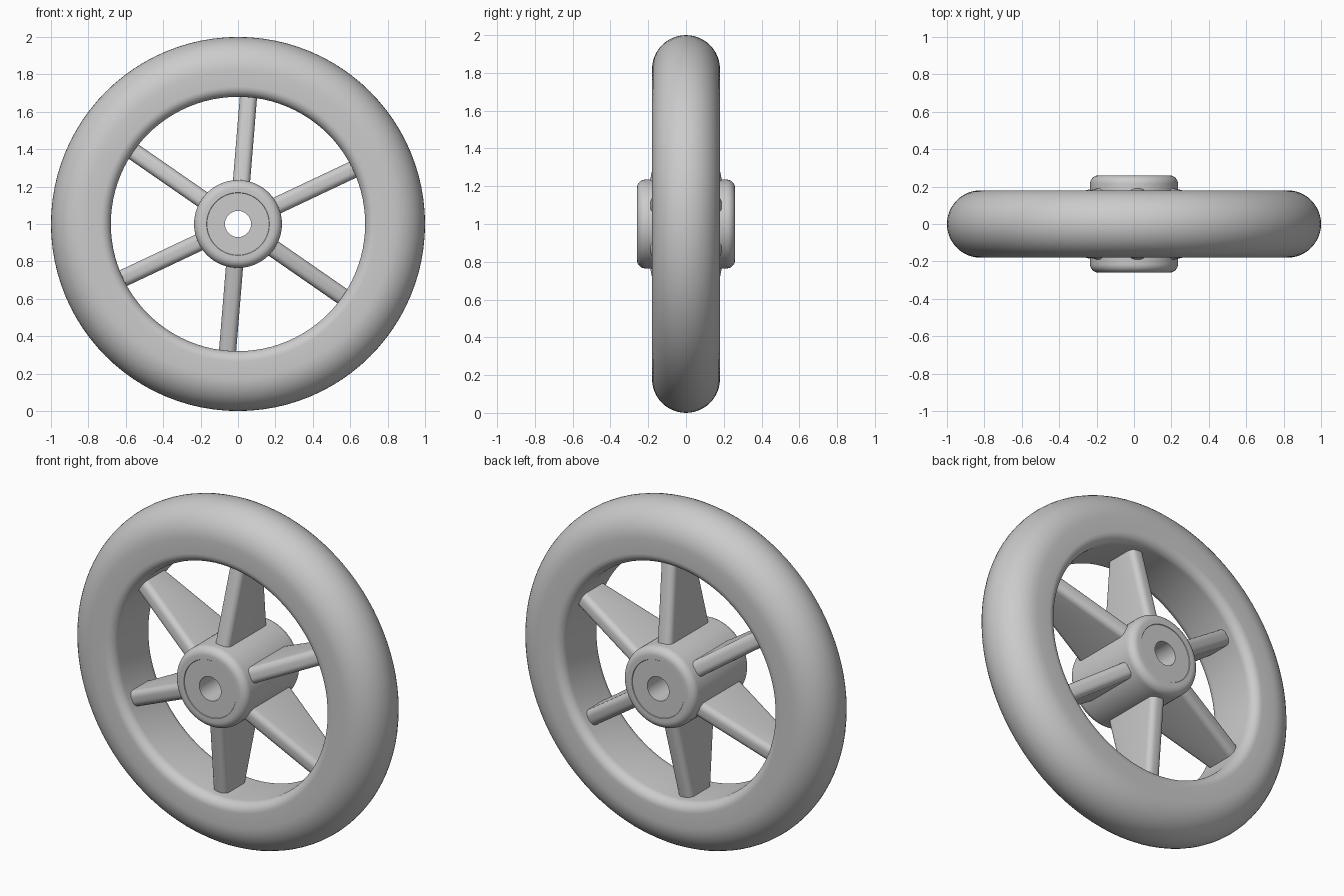
import bpy, bmesh, math
from mathutils import Matrix, Vector

if "Cube" in bpy.data.objects:
    bpy.data.objects.remove(bpy.data.objects["Cube"])

grey = bpy.data.materials.new("light grey")
grey.diffuse_color = (0.6, 0.6, 0.6, 1)
grey.use_nodes = True
grey.node_tree.nodes["Principled BSDF"].inputs["Base Color"].default_value = grey.diffuse_color
CENTRE = Vector((0, 0, 1))  # wheel axle runs along y at z = 1


def finish(name, bm, angle):
    bmesh.ops.recalc_face_normals(bm, faces=bm.faces)
    mesh = bpy.data.meshes.new(name)
    bm.to_mesh(mesh)
    bm.free()
    mesh.materials.append(grey)
    obj = bpy.data.objects.new(name, mesh)
    bpy.context.collection.objects.link(obj)
    bpy.ops.object.select_all(action='DESELECT')
    obj.select_set(True)
    bpy.context.view_layer.objects.active = obj
    bpy.ops.object.shade_smooth_by_angle(angle=math.radians(angle))
    return obj


def arc(r, y, radius, start, end, steps):
    """Arc of (radius, axial) points around (r, y), angles in degrees."""
    return [(r + radius * math.cos(math.radians(start + (end - start) * i / steps)),
             y + radius * math.sin(math.radians(start + (end - start) * i / steps)))
            for i in range(steps + 1)]


def lathe(name, profile, segments, angle):
    """Spin a closed (radius, axial) outline about the axle."""
    bm = bmesh.new()
    rings = []
    for s in range(segments):
        a = 2 * math.pi * s / segments
        rings.append([bm.verts.new((r * math.cos(a), y, 1 + r * math.sin(a)))
                      for r, y in profile])
    n = len(profile)
    for s in range(segments):
        p, q = rings[s], rings[(s + 1) % segments]
        for i in range(n):
            j = (i + 1) % n
            bm.faces.new((p[i], p[j], q[j], q[i]))
    return finish(name, bm, angle)


# Tyre: half-round tread, flat sides, rounded inner lips
tyre = (arc(0.82, 0, 0.18, -90, 90, 24)
        + arc(0.735, 0.125, 0.055, 90, 180, 8)
        + arc(0.735, -0.125, 0.055, 180, 270, 8))
lathe("tyre", tyre, 96, 40)

# Hub: filleted drum with shallow end recesses and a through bore
half = [(0.07, 0.257), (0.166, 0.257), (0.168, 0.26)] + arc(0.19, 0.215, 0.045, 90, 0, 8)
hub = half + [(r, -y) for r, y in reversed(half)]
lathe("hub", hub, 64, 35)

# Spokes: six tapered blades with rounded edges
R_IN, R_OUT = 0.18, 0.71
HALF_IN, HALF_OUT = 0.20, 0.095
for k in range(6):
    bm = bmesh.new()
    bmesh.ops.create_cube(bm, size=1)
    for v in bm.verts:
        outer = v.co.x > 0
        depth = HALF_OUT if outer else HALF_IN
        v.co = (R_OUT if outer else R_IN, math.copysign(depth, v.co.y),
                math.copysign(0.046, v.co.z))
    long_edges = [e for e in bm.edges if abs(e.verts[0].co.x - e.verts[1].co.x) > 0.1]
    bmesh.ops.bevel(bm, geom=long_edges, offset=0.034, segments=5, profile=0.5,
                    affect='EDGES')
    turn = Matrix.Rotation(-math.radians(25.3 + 60 * k), 4, 'Y')
    bm.transform(Matrix.Translation(CENTRE) @ turn)
    finish(f"spoke_{k + 1}", bm, 40)
